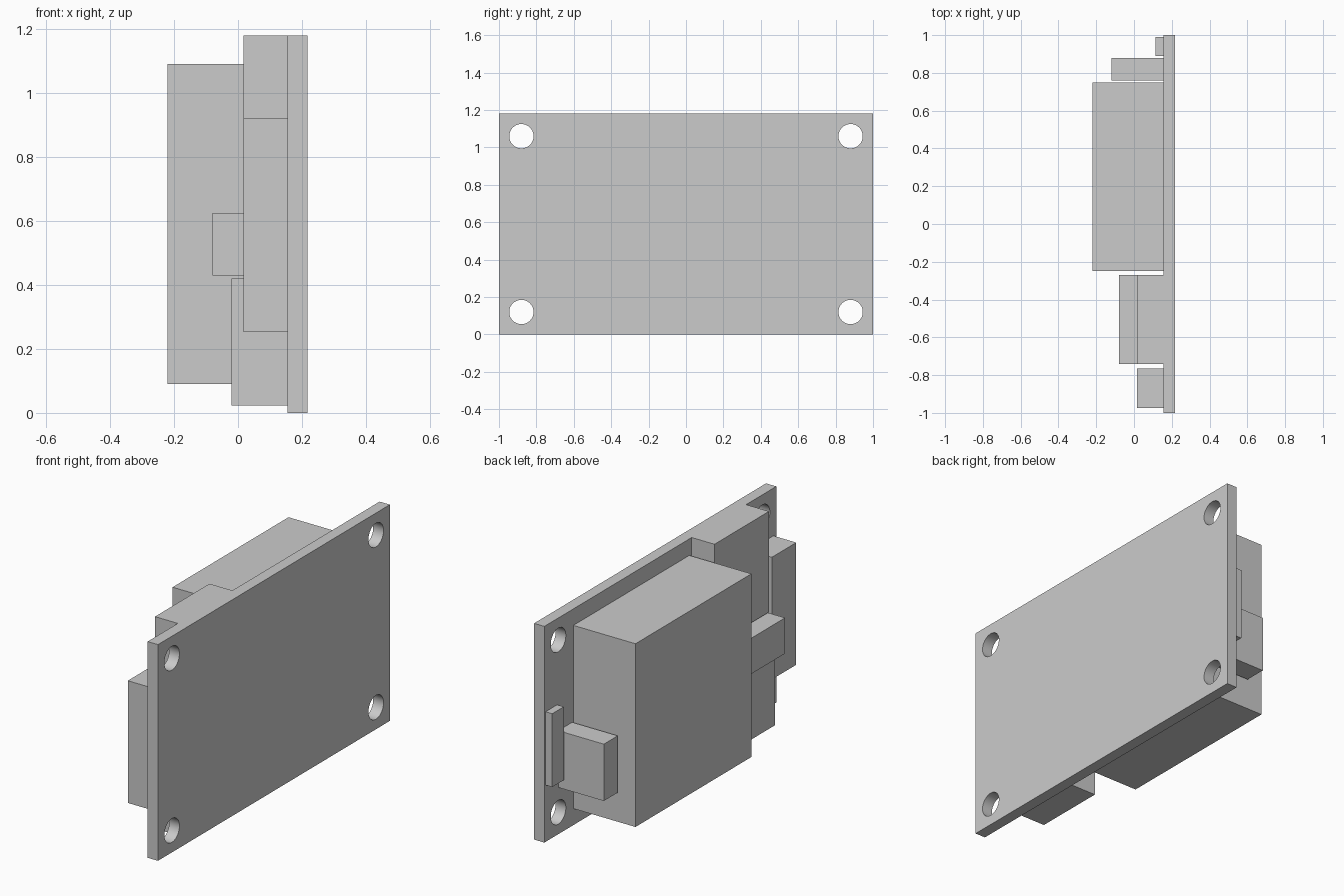
import bpy, math

cube = bpy.data.objects.get("Cube")
if cube:
    bpy.data.objects.remove(cube, do_unlink=True)

grey = bpy.data.materials.new("light_grey")
grey.use_nodes = True
COLOUR = (0.6, 0.6, 0.6, 1)
grey.diffuse_color = COLOUR
grey.node_tree.nodes["Principled BSDF"].inputs["Base Color"].default_value = COLOUR

BOARD_BACK, BOARD_FRONT, HEIGHT = 0.155, 0.217, 1.18


def box(name, x, y, z):
    """Box from (min, max) spans along each axis."""
    spans = (x, y, z)
    bpy.ops.mesh.primitive_cube_add(size=1, location=[(a + b) / 2 for a, b in spans])
    ob = bpy.context.object
    ob.name = name
    ob.scale = [b - a for a, b in spans]
    bpy.ops.object.transform_apply(location=False, rotation=False, scale=True)
    ob.data.materials.append(grey)
    return ob


# Circuit board with a mounting hole in each corner
board = box("board", (BOARD_BACK, BOARD_FRONT), (-1, 1), (0, HEIGHT))
cutters = []
for y in (-0.88, 0.88):
    for z in (0.12, 1.06):
        bpy.ops.mesh.primitive_cylinder_add(
            vertices=48, radius=0.065, depth=0.3,
            location=((BOARD_BACK + BOARD_FRONT) / 2, y, z),
            rotation=(0, math.pi / 2, 0))
        cutter = bpy.context.object
        cutter.name = "hole_cutter"
        cutter.hide_render = True
        cutter.data.materials.append(grey)
        cutters.append(cutter)
        cut = board.modifiers.new("hole", 'BOOLEAN')
        cut.object = cutter
        cut.operation = 'DIFFERENCE'
        cut.solver = 'EXACT'

bpy.ops.object.select_all(action='DESELECT')
board.select_set(True)
bpy.context.view_layer.objects.active = board
for name in [m.name for m in board.modifiers]:
    bpy.ops.object.modifier_apply(modifier=name)
for cutter in cutters:
    bpy.data.objects.remove(cutter, do_unlink=True)
bpy.ops.object.shade_smooth_by_angle(angle=math.radians(30))

# Components mounted on the board: (outer x, y span, z span)
components = {
    "main_block": (-0.22, (-0.25, 0.75), (0.09, 1.09)),
    "side_connector": (0.017, (-0.975, -0.765), (0.253, 0.92)),
    "upper_connector": (0.017, (-0.74, -0.27), (0.63, HEIGHT)),
    "middle_connector": (-0.08, (-0.74, -0.27), (0.43, 0.625)),
    "lower_connector": (-0.02, (-0.74, -0.335), (0.023, 0.42)),
    "small_block": (-0.12, (0.76, 0.88), (0.255, 0.565)),
    "pin_strip": (0.115, (0.89, 0.99), (0.31, 0.71)),
}
for name, (outer, y, z) in components.items():
    box(name, (outer, BOARD_BACK), y, z)
